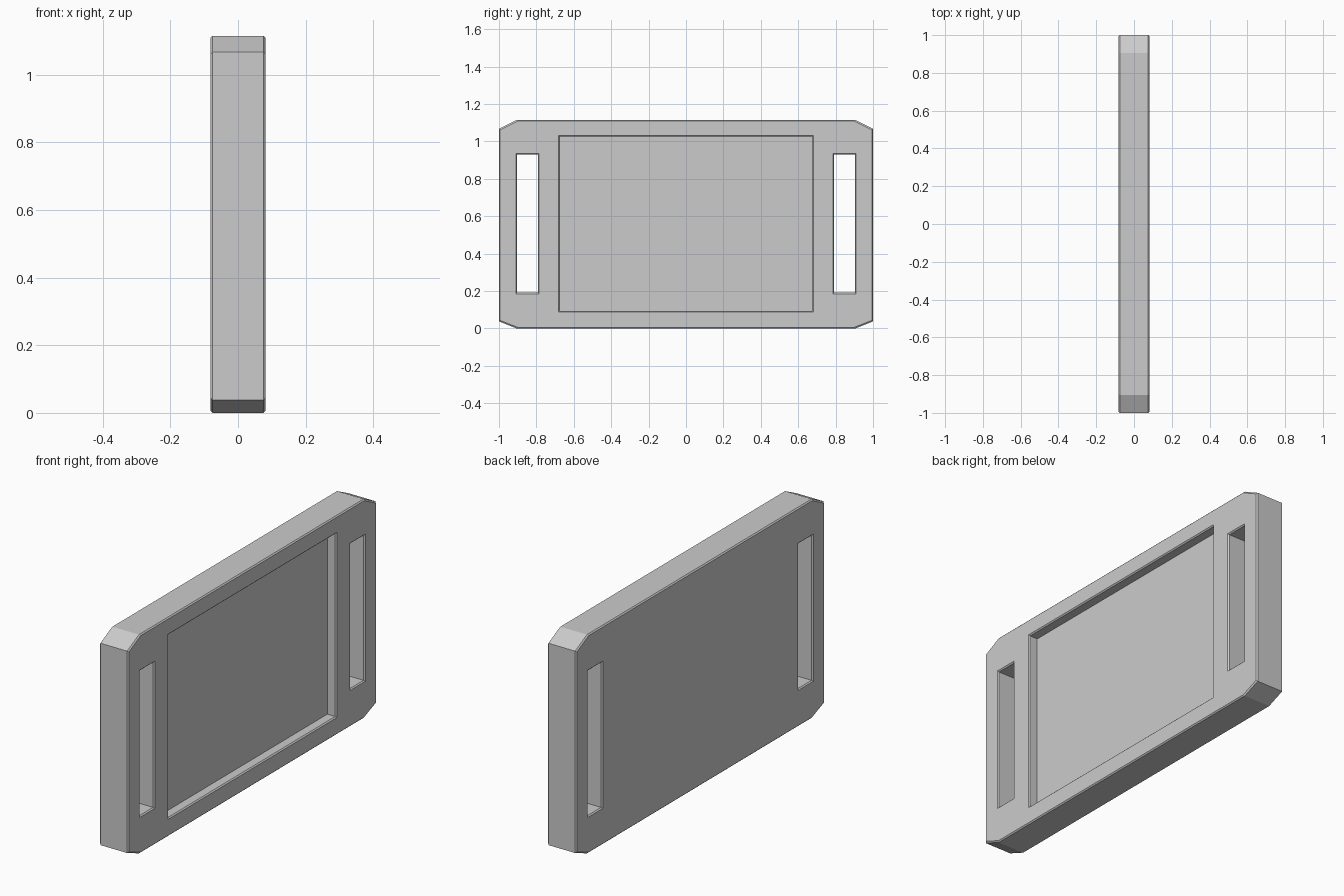
import bpy, bmesh

if "Cube" in bpy.data.objects:
    bpy.data.objects.remove(bpy.data.objects["Cube"])

T = 0.081   # half thickness
B = 0.006   # edge chamfer


def loft(name, outline, sections):
    """Skin a y-z outline along x; sections = (x, outward offset)."""
    ys = [p[0] for p in outline]
    zs = [p[1] for p in outline]
    cy, cz = (max(ys) + min(ys)) / 2, (max(zs) + min(zs)) / 2
    hy, hz = (max(ys) - min(ys)) / 2, (max(zs) - min(zs)) / 2
    bm = bmesh.new()
    rings = [[bm.verts.new((x, cy + (y - cy) * (1 + d / hy), cz + (z - cz) * (1 + d / hz)))
              for y, z in outline] for x, d in sections]
    n = len(outline)
    for a, b in zip(rings, rings[1:]):
        for i in range(n):
            j = (i + 1) % n
            bm.faces.new((a[i], a[j], b[j], b[i]))
    bm.faces.new(rings[0])
    bm.faces.new(rings[-1])
    bmesh.ops.recalc_face_normals(bm, faces=bm.faces)
    mesh = bpy.data.meshes.new(name)
    bm.to_mesh(mesh)
    bm.free()
    obj = bpy.data.objects.new(name, mesh)
    bpy.context.collection.objects.link(obj)
    return obj


def rect(y0, y1, z0, z1):
    return [(y0, z0), (y1, z0), (y1, z1), (y0, z1)]


# Plate with clipped corners and chamfered rim
half = [(0.905, 0), (1, 0.038), (1, 1.067), (0.905, 1.115)]
outline = half + [(-y, z) for y, z in reversed(half)]
plate = loft("buckle_plate", outline, [(-T, -B), (-T + B, 0), (T - B, 0), (T, -B)])

# Strap slots right through, flared at both faces
E = 0.02
through = [(-T - E, B + E), (-T + B, 0), (T - B, 0), (T + E, B + E)]
cutters = [loft("slot_cutter", rect(c - 0.056, c + 0.056, 0.191, 0.93), through)
           for c in (-0.8475, 0.8475)]

# Shallow panel recess on the +x face, flared at the rim
cutters.append(loft("recess_cutter", rect(-0.675, 0.675, 0.094, 1.026),
                    [(T - 0.05, 0), (T - B, 0), (T + E, B + E)]))

bpy.context.view_layer.objects.active = plate
for c in cutters:
    c.hide_render = True
    m = plate.modifiers.new("cut", 'BOOLEAN')
    m.operation = 'DIFFERENCE'
    m.solver = 'EXACT'
    m.object = c
    bpy.ops.object.modifier_apply(modifier=m.name)
    bpy.data.objects.remove(c)
